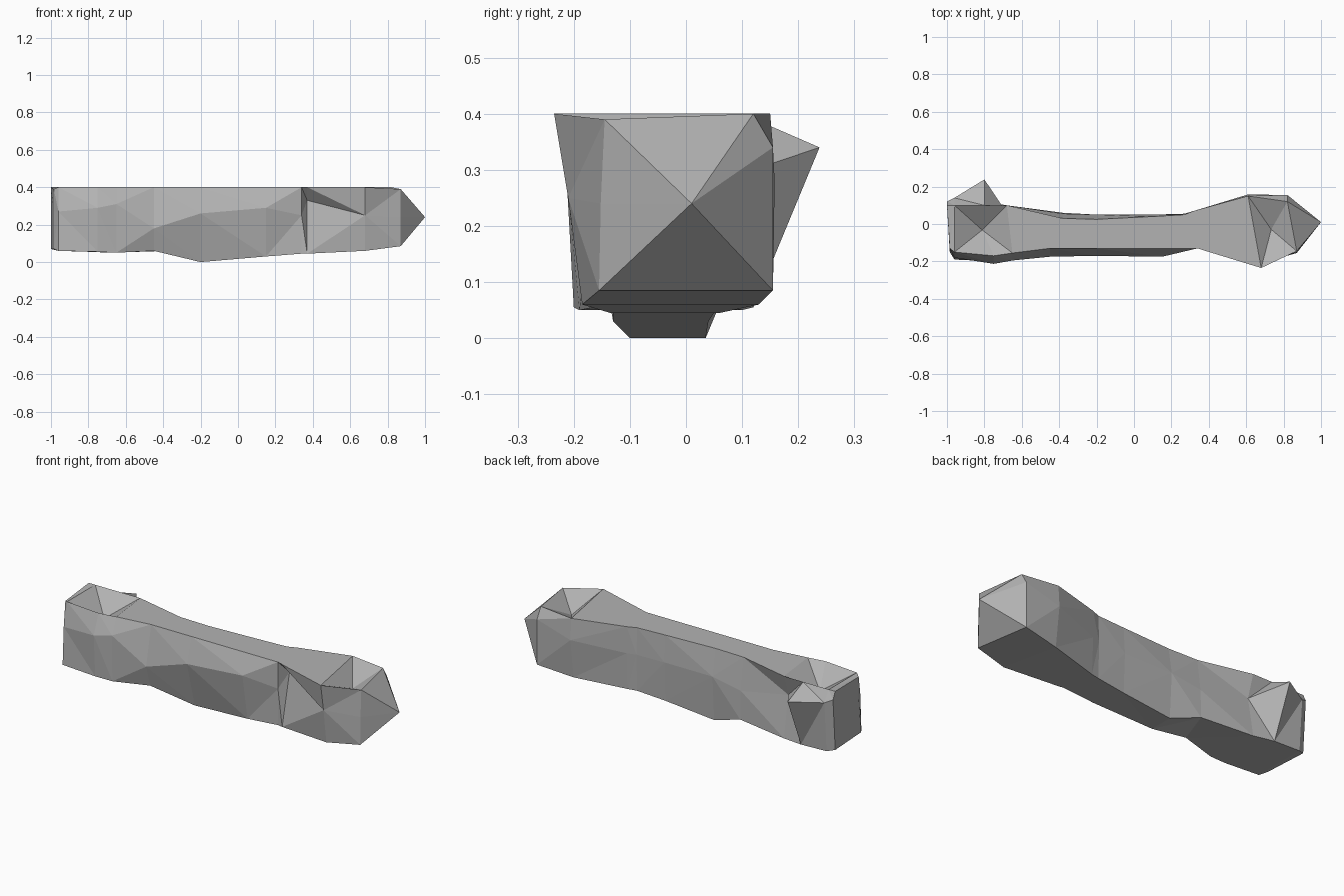
import bpy
import bmesh

TOP = 0.4

if "Cube" in bpy.data.objects:
    bpy.data.objects.remove(bpy.data.objects["Cube"], do_unlink=True)

# One flat grey for the whole rock
grey = bpy.data.materials.new("stone_grey")
grey.use_nodes = True
grey.diffuse_color = (0.45, 0.45, 0.45, 1)
grey.node_tree.nodes["Principled BSDF"].inputs["Base Color"].default_value = grey.diffuse_color

# Stations along the length: front x, back x, front top (y, z), front ridge (y, z),
# front foot y, foot z, back foot y, back ridge (y, z), back top y
STATIONS = [
    (-.985, -1, -.13, .39, -.13, .27, -.15, .07, .1, .12, .36, .1),
    (-.96, -.96, -.15, .4, -.18, .27, -.19, .06, .12, .14, .34, .1),
    (-.75, -.8, -.17, .4, -.213, .29, -.2, .055, .12, .238, .34, .1),
    (-.65, -.68, -.155, .4, -.195, .31, -.19, .05, .1, .06, .28, .1),
    (-.45, -.38, -.13, .4, -.175, .18, -.14, .06, .06, .055, .22, .03),
    (-.2, -.2, -.13, .4, -.17, .26, -.1, 0, .035, .05, .25, .025),
    (.15, .1, -.13, .4, -.175, .29, -.13, .03, .04, .05, .25, .04),
    (.34, .27, -.13, .4, -.13, .25, -.13, .045, .05, .055, .25, .05),
    (.37, .32, -.14, .4, -.07, .33, -.135, .045, .06, .07, .25, .07),
    (.68, .61, -.235, .4, -.21, .25, -.185, .06, .13, .158, .28, .15),
    (.87, .82, -.145, .39, -.152, .24, -.155, .085, .155, .155, .34, .12),
]


def add_ring(bm, station):
    """Six-sided cross-section, from the front top round to the back top."""
    front, back, fty, ftz, fry, frz, ffy, foot, bfy, bry, brz, bty = station
    front_half = [(front, fty, ftz), (front, fry, frz), (front, ffy, foot)]
    back_half = [(back, bfy, foot), (back, bry, brz), (back, bty, TOP)]
    return [bm.verts.new(point) for point in front_half + back_half]


def dent(bm, faces, depth):
    """Join neighbouring faces and sink a pit into their middle."""
    if len(faces) > 1:
        faces = bmesh.ops.dissolve_faces(bm, faces=faces)["region"]
    centre = bmesh.ops.poke(bm, faces=faces)["verts"][0]
    centre.co.z -= depth


bm = bmesh.new()
rings = [add_ring(bm, station) for station in STATIONS]
top_faces = []

# Skin between neighbouring cross-sections
for a, b in zip(rings, rings[1:]):
    for i in range(len(a)):
        j = (i + 1) % len(a)
        face = bm.faces.new((a[i], a[j], b[j], b[i]))
    top_faces.append(face)

# Blunt end on the right, pointed end on the left
bm.faces.new(rings[0])
tip = bm.verts.new((1, .01, .24))
last = rings[-1]
for i in range(len(last)):
    bm.faces.new((last[i], last[(i + 1) % len(last)], tip))

# Worn hollows in the top of both swollen ends
dent(bm, [top_faces[-1]], 0.08)
dent(bm, top_faces[1:3], 0.1)

bmesh.ops.triangulate(bm, faces=bm.faces[:], quad_method='SHORT_EDGE')
bmesh.ops.recalc_face_normals(bm, faces=bm.faces[:])

mesh = bpy.data.meshes.new("long_rock")
bm.to_mesh(mesh)
bm.free()
mesh.materials.append(grey)
rock = bpy.data.objects.new("long_rock", mesh)
bpy.context.collection.objects.link(rock)
